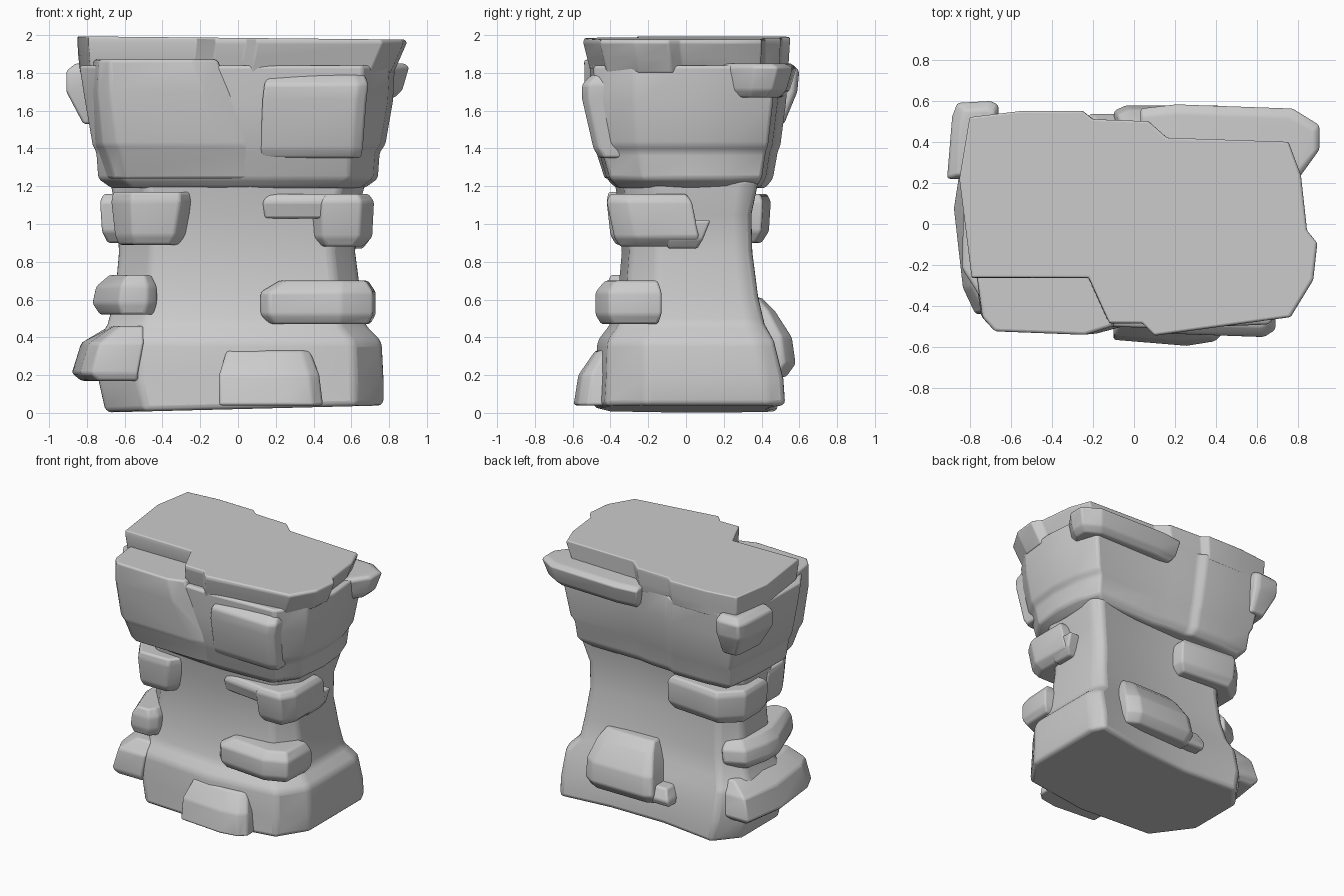
import bpy, bmesh


def loft(name, outline, rings, bevel=0.014, tilt=(0, 0)):
    """Stack an xy outline, fitted to each ring (z, x0, x1, y0, y1), into a closed solid."""
    us, vs = [p[0] for p in outline], [p[1] for p in outline]
    u0, du, v0, dv = min(us), max(us) - min(us), min(vs), max(vs) - min(vs)
    bm = bmesh.new()
    loops = []
    for i, (z, x0, x1, y0, y1) in enumerate(rings):
        k = tilt[0] if i == 0 else tilt[1] if i == len(rings) - 1 else 0
        loop = []
        for u, v in outline:
            x = x0 + (u - u0) / du * (x1 - x0)
            y = y0 + (v - v0) / dv * (y1 - y0)
            loop.append(bm.verts.new((x, y, z + k * x)))
        loops.append(loop)
    n = len(outline)
    for a, b in zip(loops, loops[1:]):
        for i in range(n):
            j = (i + 1) % n
            bm.faces.new((a[i], a[j], b[j], b[i]))
    bm.faces.new(loops[0][::-1])
    bm.faces.new(loops[-1])
    bmesh.ops.recalc_face_normals(bm, faces=bm.faces)
    me = bpy.data.meshes.new(name)
    bm.to_mesh(me)
    bm.free()
    ob = bpy.data.objects.new(name, me)
    bpy.context.collection.objects.link(ob)
    bpy.context.view_layer.objects.active = ob
    bpy.ops.object.select_all(action='DESELECT')
    ob.select_set(True)
    mod = ob.modifiers.new("Bevel", 'BEVEL')
    mod.width, mod.segments = bevel, 3
    mod.limit_method, mod.angle_limit = 'ANGLE', 0.3
    bpy.ops.object.shade_smooth_by_angle(angle=0.7)
    return ob


# Pillar body: flared foot and pinched waist
body = [(-1, -.3), (-.72, -.88), (.1, -1), (.8, -.88), (1, -.45), (1, .8),
        (.93, 1), (.4, .88), (-.2, .84), (-.8, .92), (-1, .55)]
loft("pillar_body", body, [
    (0.02, -.70, .77, -.49, .53), (0.18, -.74, .77, -.48, .52), (0.38, -.74, .76, -.47, .47),
    (0.47, -.69, .67, -.40, .42), (0.62, -.65, .65, -.36, .385), (0.85, -.63, .62, -.34, .355),
    (1.05, -.64, .63, -.35, .35), (1.24, -.68, .68, -.38, .39)],
    bevel=0.03, tilt=(.025, 0))

# Wide head
head = [(-.83, -.22), (-.69, -.44), (-.1, -.50), (.15, -.51), (.66, -.49), (.80, -.28),
        (.83, 0), (.81, .25), (.74, .46), (.16, .46), (.02, .485), (-.18, .495),
        (-.24, .53), (-.55, .53), (-.78, .51), (-.82, .22)]
loft("rock_head", head, [
    (1.19, -.67, .67, -.37, .42), (1.24, -.74, .74, -.42, .46),
    (1.38, -.75, .75, -.46, .485), (1.42, -.77, .78, -.475, .50),
    (1.65, -.81, .82, -.50, .53), (1.84, -.84, .83, -.51, .54)], bevel=0.018)

# Top cap slab
cap = [(-.85, .22), (-.80, .52), (-.55, .55), (-.25, .55), (-.2, .51), (.07, .50),
       (.16, .42), (.75, .40), (.81, .24), (.84, -.03), (.89, -.09), (.87, -.27),
       (.76, -.45), (.1, -.54), (.04, -.48), (-.12, -.48), (-.22, -.26), (-.79, -.26)]
loft("top_cap", cap[::-1], [
    (1.80, -.835, .825, -.505, .54), (1.88, -.845, .86, -.525, .545),
    (1.96, -.85, .895, -.545, .55), (1.985, -.85, .885, -.54, .55)],
    bevel=0.01, tilt=(0, -.01))

box = [(-1, -1), (1, -1), (1, 1), (-1, 1)]
chip = [(-1, -.1), (-.55, -1), (.6, -1), (1, -.3), (1, 1), (-1, 1)]

# Head panels and ledges
loft("head_front_left_panel", [(-1, 1), (-.9, -.5), (-.72, -.9), (.6, -1), (1, -.75), (1, 1)], [
    (1.24, -.70, .12, -.43, -.2), (1.38, -.74, .12, -.475, -.2), (1.42, -.76, .10, -.495, -.2),
    (1.70, -.78, -.04, -.535, -.2), (1.87, -.77, -.11, -.54, -.2)])
loft("head_front_right_panel", [(-1, -.9), (.8, -1), (1, -.8), (1, 1), (-1, 1)], [
    (1.35, .12, .65, -.46, -.2), (1.40, .12, .66, -.49, -.2),
    (1.66, .13, .68, -.55, -.2), (1.74, .14, .69, -.55, -.2), (1.79, .16, .67, -.50, -.2)])
loft("head_back_ledge", [(-1, -1), (.7, -1), (1, -.1), (1, .5), (.7, .9), (-.6, 1), (-1, .9)], [
    (1.67, .08, .83, .2, .51), (1.71, .05, .87, .18, .55), (1.83, .03, .905, .18, .585),
    (1.85, .04, .88, .2, .54)])
loft("head_left_knob", [(-1, -1), (1, -1), (1, .9), (.7, 1), (-.6, .95), (-.8, .6)], [
    (1.53, -.82, -.67, .26, .52), (1.70, -.91, -.66, .22, .59),
    (1.81, -.91, -.66, .22, .60), (1.85, -.86, -.68, .24, .56)])

# Stones banding the upper waist
loft("waist_front_left_stone", chip, [
    (0.89, -.63, -.29, -.37, -.1), (0.94, -.65, -.26, -.40, -.08),
    (1.12, -.67, -.22, -.42, -.06), (1.17, -.66, -.22, -.41, -.06)])
loft("waist_front_right_shelf", [(-1, -.6), (.3, -1), (1, -1), (1, 1), (-1, 1)], [
    (1.03, .14, .55, -.38, -.2), (1.12, .13, .6, -.41, -.2), (1.16, .16, .6, -.39, -.2)])
loft("waist_front_right_stone", [(-1, -.5), (-.6, -1), (.6, -1), (1, -.5), (1, 1), (-1, 1)], [
    (0.88, .42, .66, -.35, .06), (0.93, .38, .71, -.38, .07),
    (1.12, .38, .72, -.42, .03), (1.16, .42, .69, -.40, .0)])
loft("waist_right_tab", box, [
    (0.87, .5, .66, -.1, .06), (0.92, .5, .70, -.1, .09), (1.02, .5, .71, -.1, .13)])
loft("waist_back_left_stone", [(-1, -1), (1, -1), (1, .8), (-.5, 1), (-1, .3)], [
    (0.90, -.69, -.16, .08, .40), (0.96, -.72, -.12, .03, .44),
    (1.12, -.73, -.12, .02, .45), (1.16, -.71, -.15, .05, .43)])

# Stones banding the lower waist
loft("lower_front_left_stone", [(-1, -.1), (-.2, -1), (.7, -1), (1, -.85), (1, .6), (.2, 1), (-.7, .8), (-1, .3)], [
    (0.52, -.73, -.45, -.40, .30), (0.58, -.77, -.43, -.42, .35),
    (0.67, -.75, -.43, -.42, .35), (0.73, -.68, -.46, -.40, .30)])
loft("lower_front_right_stone", [(-1, -.5), (-.85, -.8), (.4, -1), (.95, -.6), (1, 1), (-1, 1)], [
    (0.47, .16, .70, -.45, -.15), (0.52, .12, .73, -.48, -.13),
    (0.64, .12, .73, -.48, -.13), (0.70, .22, .69, -.43, -.15)])

# Blocks around the foot
loft("foot_front_block", [(-1, -.8), (.3, -1), (.8, -.85), (1, -.5), (1, 1), (-1, 1)], [
    (0.04, -.10, .45, -.595, -.3), (0.20, -.10, .43, -.57, -.3), (0.33, -.06, .38, -.48, -.3)])
loft("foot_left_block", [(-1, .2), (-.75, -.7), (-.4, -1), (1, -1), (1, 1), (-.7, 1)], [
    (0.17, -.83, -.53, -.42, .38), (0.21, -.88, -.53, -.44, .42),
    (0.37, -.83, -.5, -.43, .40), (0.46, -.68, -.5, -.36, .34)])
loft("foot_back_block", [(-1, -1), (1, -1), (1, .6), (.7, 1), (-.8, 1), (-1, .8)], [
    (0.19, -.08, .48, .3, .53), (0.26, -.10, .50, .3, .58), (0.40, -.08, .50, .3, .56),
    (0.54, -.03, .46, .3, .47), (0.61, .0, .42, .3, .40)])
loft("foot_back_tab", box, [
    (0.20, -.22, .1, .35, .52), (0.25, -.22, .1, .35, .54), (0.33, -.18, .1, .35, .50)])
